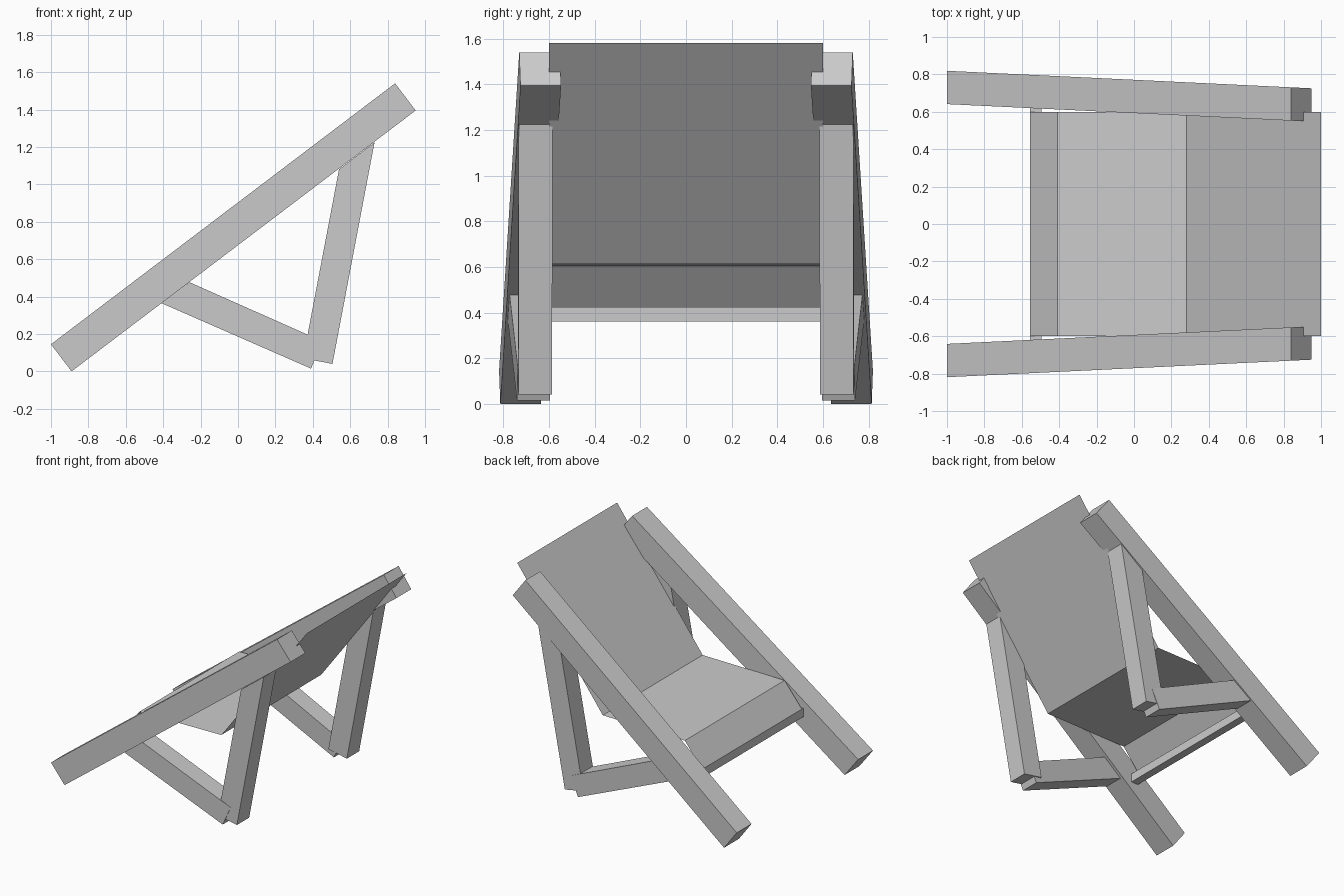
import bpy

if "Cube" in bpy.data.objects:
    bpy.data.objects.remove(bpy.data.objects["Cube"])


def make_object(name, verts, faces, mirror=False):
    mesh = bpy.data.meshes.new(name)
    mesh.from_pydata(verts, [], faces)
    mesh.update()
    obj = bpy.data.objects.new(name, mesh)
    bpy.context.collection.objects.link(obj)
    if mirror:
        mod = obj.modifiers.new("mirror_sides", 'MIRROR')
        mod.use_axis = (False, True, False)
        mod.use_clip = False
    return obj


def beam(name, profile, y_outer, slope, width):
    """Four-sided beam from an x-z outline (clockwise from the front),
    with y = y_outer + slope * x, mirrored to the other side."""
    outer = [(x, y_outer + slope * x, z) for x, z in profile]
    inner = [(x, y - width, z) for x, y, z in outer]
    faces = [(0, 1, 2, 3), (7, 6, 5, 4)]
    faces += [(i, i + 4, (i + 1) % 4 + 4, (i + 1) % 4) for i in range(4)]
    return make_object(name, outer + inner, faces, mirror=True)


# Long sloping side rails, closer together at the top
beam("side_rail", [(-1.0, 0.145), (0.84, 1.54), (0.95, 1.395), (-0.89, 0.0)],
     0.771, -0.048, 0.178)

# Rear legs holding up the rails
beam("rear_leg", [(0.348, 0.07), (0.54, 1.08), (0.73, 1.225), (0.505, 0.04)],
     0.74, -0.01, 0.148)

# Lower struts from the rails to the feet of the rear legs
beam("lower_strut", [(-0.41, 0.365), (-0.26, 0.477), (0.454, 0.16), (0.39, 0.015)],
     0.76, -0.05, 0.145)

# Crossbar under the front of the seat
cx, cz = -0.525, 0.3925
bpy.ops.mesh.primitive_cube_add(size=1, location=(cx, 0, cz))
bar = bpy.context.object
bar.name = "front_crossbar"
bar.scale = (0.06, 1.24, 0.065)
bpy.ops.object.transform_apply(location=False, rotation=False, scale=True)

# Fabric sling: a thin folded sheet forming front flap, seat and back
fold = [(-0.555, 0.425), (-0.41, 0.605), (0.28, 0.613), (1.0, 1.58)]
verts = [(x, y, z) for x, z in fold for y in (-0.6, 0.6)]
faces = [(2 * i, 2 * i + 2, 2 * i + 3, 2 * i + 1) for i in range(3)]
make_object("fabric_seat", verts, faces)
